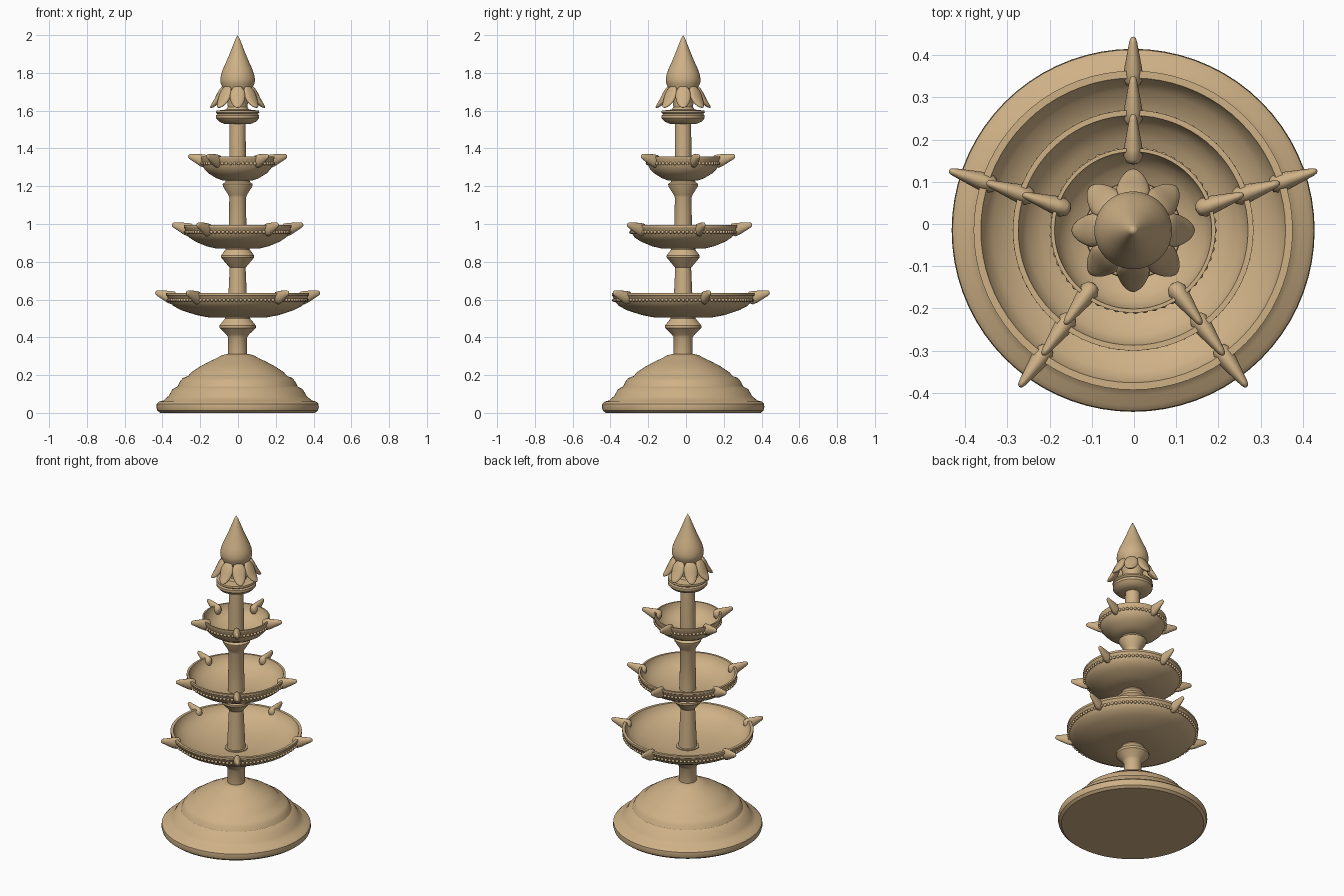
import bpy, bmesh, math
from mathutils import Matrix, Vector

cube = bpy.data.objects.get("Cube")
if cube:
    bpy.data.objects.remove(cube)

AXIS = Matrix.Translation((-0.002, -0.015, 0))
SEGMENTS = 72

stone = bpy.data.materials.new("sandstone")
stone.use_nodes = True
COLOUR = (0.62, 0.44, 0.24, 1)
stone.diffuse_color = COLOUR
stone.node_tree.nodes["Principled BSDF"].inputs["Base Color"].default_value = COLOUR


def finish(bm, name, angle=35):
    """Turn a bmesh into a smooth-shaded stone object on the fountain axis."""
    bmesh.ops.remove_doubles(bm, verts=bm.verts, dist=0.0001)
    bmesh.ops.recalc_face_normals(bm, faces=bm.faces)
    bm.transform(AXIS)
    mesh = bpy.data.meshes.new(name)
    bm.to_mesh(mesh)
    bm.free()
    mesh.materials.append(stone)
    ob = bpy.data.objects.new(name, mesh)
    bpy.context.collection.objects.link(ob)
    bpy.ops.object.select_all(action='DESELECT')
    ob.select_set(True)
    bpy.context.view_layer.objects.active = ob
    bpy.ops.object.shade_smooth_by_angle(angle=math.radians(angle))
    return ob


def lathe(name, profile, angle=35):
    """Spin (radius, height) points around the vertical axis."""
    bm = bmesh.new()
    verts = [bm.verts.new((r, 0, z)) for r, z in profile]
    edges = [bm.edges.new(pair) for pair in zip(verts, verts[1:])]
    bmesh.ops.spin(bm, geom=verts + edges, cent=(0, 0, 0), axis=(0, 0, 1),
                   angle=math.tau, steps=SEGMENTS, use_duplicate=False)
    return finish(bm, name, angle)


def around(count, start=0):
    return [Matrix.Rotation(start + math.tau * i / count, 4, 'Z') for i in range(count)]


# Domed, stepped foot
lathe("base", [(0, 0), (0.41, 0), (0.425, 0.012), (0.43, 0.03), (0.428, 0.048),
               (0.415, 0.06), (0.392, 0.066), (0.365, 0.09), (0.345, 0.125),
               (0.318, 0.14), (0.306, 0.165), (0.29, 0.185), (0.262, 0.195),
               (0.245, 0.215), (0.2, 0.245), (0.15, 0.272), (0.11, 0.29),
               (0.085, 0.305), (0.06, 0.311), (0, 0.311)])

# Column sections, each with a knob under the next bowl
lathe("lower_column", [(0, 0.3), (0.05, 0.3), (0.05, 0.4), (0.06, 0.415),
                       (0.096, 0.45), (0.096, 0.463), (0.066, 0.5), (0.066, 0.53), (0, 0.53)])
lathe("middle_column", [(0, 0.51), (0.054, 0.51), (0.048, 0.64), (0.042, 0.77),
                        (0.05, 0.778), (0.087, 0.822), (0.087, 0.834), (0.064, 0.865),
                        (0.064, 0.89), (0, 0.89)])
lathe("upper_column", [(0, 0.88), (0.048, 0.88), (0.044, 1.14), (0.05, 1.155),
                       (0.077, 1.198), (0.08, 1.212), (0.065, 1.222), (0.06, 1.25), (0, 1.25)])
lathe("top_column", [(0, 1.24), (0.045, 1.24), (0.042, 1.54), (0, 1.54)])


def bowl(name, radius, bottom, top):
    """Thin round bowl with a beaded rim and five tapered spouts."""
    h = top - bottom
    depth = 0.016
    outer = [(0.4, 0), (0.58, 0.1), (0.79, 0.3), (0.9, 0.47), (0.965, 0.68), (0.985, 0.86), (1, 0.9), (1, 1)]
    inner = [(0.955, 1), (0.94, 0.85), (0.88, 0.6), (0.76, 0.38), (0.56, 0.18), (0.38, 0.08)]
    profile = [(0, bottom)]
    profile += [(radius * r, bottom + h * z) for r, z in outer]
    profile += [(radius * r, bottom + h * z + depth * (1 - z)) for r, z in inner]
    profile.append((0, bottom + depth))
    lathe(name, profile)

    # Row of small beads under the rim
    bm = bmesh.new()
    for turn in around(round(radius * math.tau / 0.023)):
        bmesh.ops.create_uvsphere(bm, u_segments=8, v_segments=6, radius=0.009,
                                  matrix=turn @ Matrix.Translation((radius * 0.972, 0, top - 0.038)))
    finish(bm, name + "_beads", 60)

    # Spouts: tall oval cones with rounded ends, leaning outward and up
    bm = bmesh.new()
    lean = Matrix.Rotation(math.radians(-17), 4, 'Y')
    rings = [(-0.022, 0.3), (-0.016, 0.75), (-0.004, 1), (0.02, 0.93), (0.055, 0.66),
             (0.088, 0.4), (0.096, 0.28), (0.099, 0.1)]
    for turn in around(5, math.pi / 2):
        place = turn @ Matrix.Translation((radius - 0.015, 0, top - 0.026)) @ lean
        loops = []
        for along, size in rings:
            loops.append([bm.verts.new(place @ Vector((along, 0.023 * size * math.cos(a),
                                                       0.035 * size * math.sin(a))))
                          for a in (math.tau * k / 16 for k in range(16))])
        for low, high in zip(loops, loops[1:]):
            for k in range(16):
                n = (k + 1) % 16
                bm.faces.new((low[k], low[n], high[n], high[k]))
        bm.faces.new(loops[0])
        bm.faces.new(loops[-1])
    finish(bm, name + "_spouts", 50)


bowl("large_bowl", 0.378, 0.505, 0.635)
bowl("medium_bowl", 0.285, 0.87, 0.995)
bowl("small_bowl", 0.195, 1.23, 1.358)

# Collar under the finial
lathe("collar", [(0, 1.53), (0.07, 1.53), (0.098, 1.542), (0.114, 1.56), (0.114, 1.575),
                 (0.106, 1.582), (0.115, 1.59), (0.113, 1.6), (0.06, 1.606),
                 (0.052, 1.62), (0.055, 1.65), (0.075, 1.73), (0, 1.73)])

# Pointed bud
lathe("bud", [(0, 1.7), (0.07, 1.7), (0.078, 1.72), (0.09, 1.745), (0.092, 1.765),
              (0.088, 1.79), (0.078, 1.82), (0.062, 1.855), (0.045, 1.895),
              (0.027, 1.94), (0.012, 1.978), (0, 2)], 60)

# Ring of drooping petals
bm = bmesh.new()
for turn in around(8):
    place = turn @ Matrix.Translation((0.1, 0, 1.67)) @ Matrix.Rotation(math.radians(-24), 4, 'Y')
    made = bmesh.ops.create_uvsphere(bm, u_segments=16, v_segments=12, radius=1)
    for v in made["verts"]:
        x, y, z = v.co
        curl = 0.018 * z * z if z < 0 else 0
        v.co = place @ Vector((0.017 * x + curl, 0.04 * y * (1 + 0.15 * z), 0.068 * z))
finish(bm, "petals", 60)
